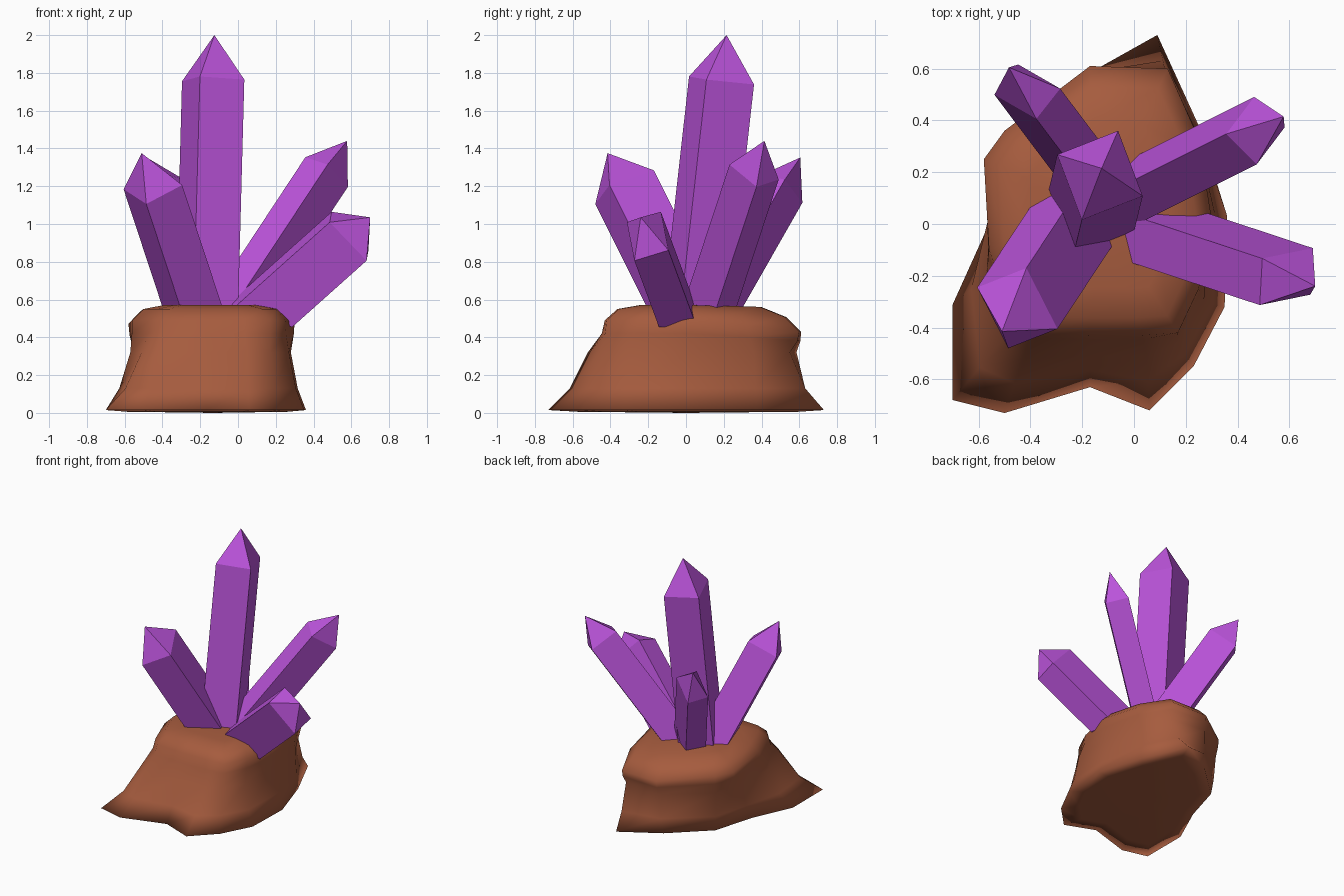
import bpy, bmesh
from mathutils import Vector

if "Cube" in bpy.data.objects:
    bpy.data.objects.remove(bpy.data.objects["Cube"])


def material(name, rgb):
    m = bpy.data.materials.new(name)
    m.diffuse_color = (*rgb, 1)
    m.use_nodes = True
    m.node_tree.nodes["Principled BSDF"].inputs["Base Color"].default_value = m.diffuse_color
    return m


PURPLE = material("crystal purple", (0.50, 0.088, 0.71))
BROWN = material("rock brown", (0.38, 0.106, 0.048))


def finish(bm, name, mat):
    bmesh.ops.recalc_face_normals(bm, faces=bm.faces)
    me = bpy.data.meshes.new(name)
    bm.to_mesh(me)
    bm.free()
    me.materials.append(mat)
    ob = bpy.data.objects.new(name, me)
    bpy.context.collection.objects.link(ob)
    return ob


def bridge(bm, lower, upper):
    n = len(lower)
    for i in range(n):
        j = (i + 1) % n
        bm.faces.new((lower[i], lower[j], upper[j], upper[i]))


def crystal(name, tip, lean, depth, corner_a, corner_b, foot=0.5, tilt=0.0):
    """Four-sided prism with a pyramid tip; its foot lies on z = foot + tilt * x."""
    bm = bmesh.new()
    axis = Vector((*lean, 1))
    centre = Vector(tip) - axis * depth
    a, b = (Vector((x, y, -(lean[0] * x + lean[1] * y))) for x, y in (corner_a, corner_b))
    top = [centre + d for d in (a, b, -a, -b)]
    base = []
    for p in top:
        t = (p.z - foot - tilt * p.x) / (1 - tilt * lean[0])
        base.append(bm.verts.new(p - axis * t))
    ring = [bm.verts.new(p) for p in top]
    peak = bm.verts.new(tip)
    bridge(bm, base, ring)
    for i in range(4):
        bm.faces.new((ring[i], ring[(i + 1) % 4], peak))
    bm.faces.new(base)
    finish(bm, name, PURPLE)


# Crystals fanning out of the rock
crystal("main_crystal", (-.125, .215, 2.0), (.027, .112), .24, (.165, -.08), (.07, .172))
crystal("front_left_crystal", (-.51, -.415, 1.375), (-.33, -.5), .18, (-.155, .08), (.035, .155))
crystal("back_right_crystal", (.578, .415, 1.44), (.66, .33), .165, (.005, -.13), (.1125, .0125))
crystal("front_right_crystal", (.70, -.24, 1.035), (1.12, -.37), .1, (.0925, -.07), (.1025, .11),
        .54, -.3)
crystal("back_left_crystal", (-.483, .605, 1.352), (-.43, .57), .165, (.127, .012), (-.035, .105))

# Rock: outlines at floor, middle and shoulder height
floor = [(-.70, -.68), (-.50, -.73), (-.17, -.63), (.06, -.72), (.23, -.55), (.35, -.32),
         (.36, .03), (.25, .38), (.09, .73), (-.20, .56), (-.47, .31), (-.56, 0), (-.70, -.31)]
middle = [(-.51, -.45), (-.43, -.52), (-.17, -.51), (.05, -.51), (.17, -.46), (.27, -.30),
          (.28, .02), (.24, .36), (.13, .55), (-.18, .585), (-.49, .34), (-.55, .10), (-.57, -.20)]
shoulder = [(-.47, -.34), (-.40, -.42), (-.17, -.43), (.03, -.43), (.17, -.42), (.25, -.25),
            (.30, .02), (.25, .33), (.13, .60), (-.17, .61), (-.50, .36), (-.58, .25), (-.56, -.10)]


def blend(p, q, f):
    return [(u[0] + (v[0] - u[0]) * f, u[1] + (v[1] - u[1]) * f) for u, v in zip(p, q)]


# Each ring: outline, height, and how far it drops towards the back
hub = [(-.13, .05)] * len(floor)
rings = [(blend(floor, hub, .2), .006, 0), (floor, .015, 0),
         (blend(floor, middle, .55), .13, 0), (middle, .32, 0),
         (blend(middle, shoulder, .8), .42, .08), (shoulder, .49, .12),
         (blend(shoulder, hub, .14), .55, .1), (blend(shoulder, hub, .38), .57, .03)]
bm = bmesh.new()
loops = [[bm.verts.new((x, y, z - drop * max(0, y - .1))) for x, y in pts]
         for pts, z, drop in rings]
for lo, hi in zip(loops, loops[1:]):
    bridge(bm, lo, hi)
for loop, z in ((loops[0], 0.0), (loops[-1], .572)):
    mid = bm.verts.new((-.13, 0, z))
    for i in range(len(loop)):
        bm.faces.new((loop[i], loop[(i + 1) % len(loop)], mid))
rock = finish(bm, "rock_base", BROWN)
for face in rock.data.polygons:
    face.use_smooth = True
